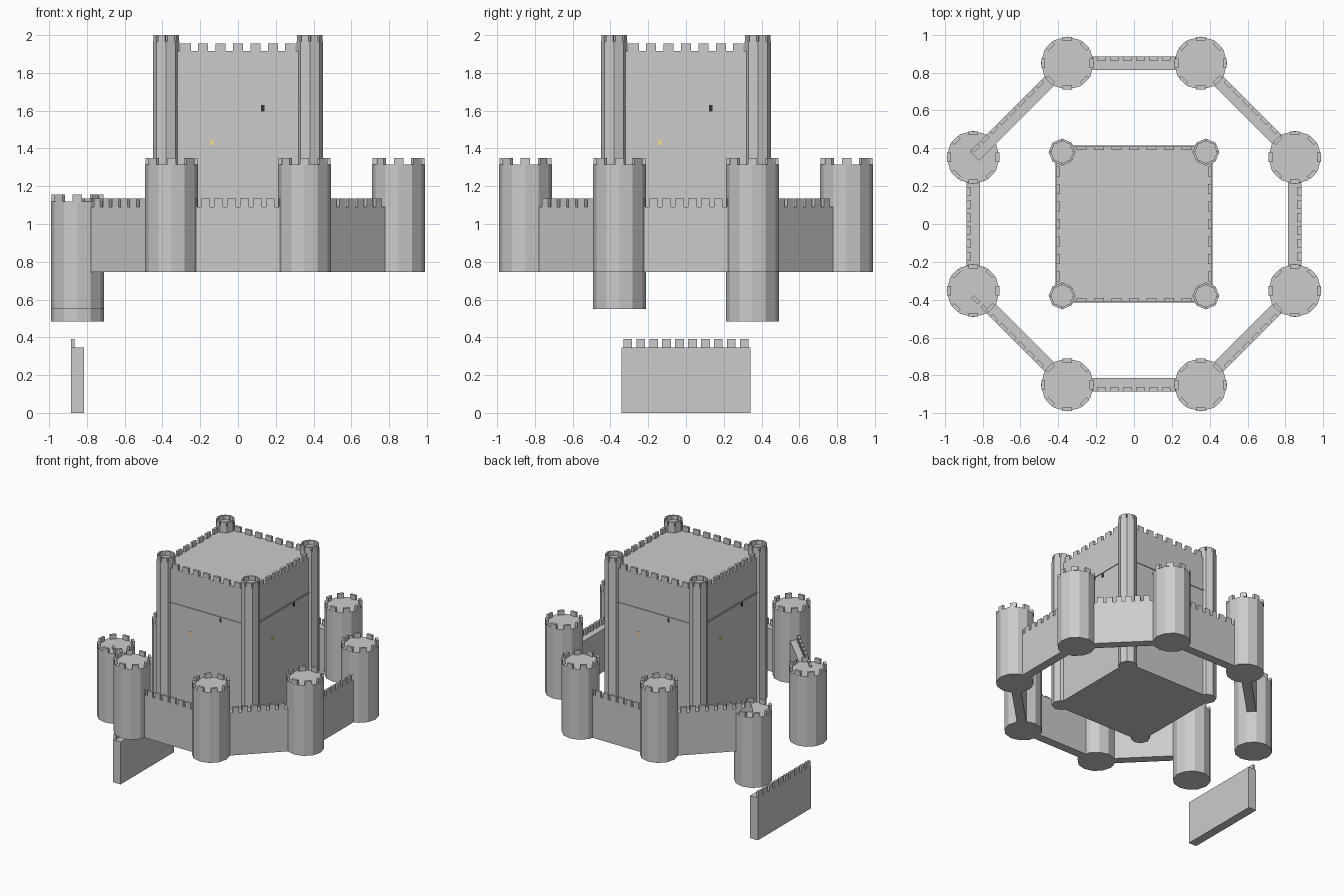
import bpy, bmesh, math
from mathutils import Matrix, Vector

if "Cube" in bpy.data.objects:
    bpy.data.objects.remove(bpy.data.objects["Cube"])

BASE = 0.745


def add_box(bm, size, loc, rot=0.0, pivot=None):
    # box placed at loc, then turned about the z axis through the origin
    m = Matrix.Rotation(rot, 4, 'Z') @ Matrix.Translation(loc) @ Matrix.Diagonal((*size, 1))
    bmesh.ops.create_cube(bm, size=1, matrix=m)


def add_prism(bm, sides, r, z0, z1):
    # vertices on the axes
    res = bmesh.ops.create_cone(bm, cap_ends=True, segments=sides, radius1=r, radius2=r,
                                depth=z1 - z0, matrix=Matrix.Translation((0, 0, (z0 + z1) / 2)))
    return res


def finish(bm, name, loc=(0, 0, 0), rot=0.0, mat=None):
    me = bpy.data.meshes.new(name)
    bm.to_mesh(me)
    bm.free()
    ob = bpy.data.objects.new(name, me)
    ob.location = loc
    ob.rotation_euler.z = rot
    if mat:
        me.materials.append(mat)
    bpy.context.collection.objects.link(ob)
    return ob


def material(name, color):
    m = bpy.data.materials.new(name)
    m.diffuse_color = color
    m.use_nodes = True
    m.node_tree.nodes["Principled BSDF"].inputs["Base Color"].default_value = m.diffuse_color
    return m


def round_tower(name, loc, sides, r, height, merlon, offset):
    # prism shaft with eight merlons around the rim; merlon = (thickness, width, height)
    bm = bmesh.new()
    add_prism(bm, sides, r, 0, height)
    t, w, h = merlon
    for i in range(8):
        rim = r * 0.985 if offset == 0 else r * math.cos(math.pi / sides)
        add_box(bm, merlon, (rim - t / 2, 0, height + h / 2), i * math.pi / 4 + offset)
    return finish(bm, name, loc)


def curtain_wall(name, angle, z):
    # straight wall with ten merlons on the outer edge
    bm = bmesh.new()
    add_box(bm, (0.07, 0.685, 0.345), (0.85, 0, 0.1725))
    for i in range(10):
        add_box(bm, (0.02, 0.046, 0.045), (0.875, (i - 4.5) * 0.0685, 0.3675))
    return finish(bm, name, (0, 0, z), angle)


# outer ring: the two left towers sag and the left wall has dropped to the bottom
drop = {3: 0.26, 4: 0.195}
for i in range(8):
    a = math.radians(22.5 + 45 * i)
    z = BASE - drop.get(i, 0)
    round_tower(f"ring_tower_{i + 1}", (0.92 * math.cos(a), 0.92 * math.sin(a), z),
                12, 0.14, 0.57, (0.02, 0.05, 0.035), 0)
    if i == 4:
        curtain_wall("fallen_wall", math.pi, 0)
    else:
        curtain_wall(f"curtain_wall_{i + 1}", math.radians(45 * i), BASE)

# keep body with battlements and a thin string course
K, TOP = 0.41, 1.915
bm = bmesh.new()
add_box(bm, (2 * K, 2 * K, TOP - BASE), (0, 0, (TOP + BASE) / 2))
for side in range(4):
    for i in range(9):
        add_box(bm, (0.053, 0.02, 0.04), ((i - 4) * 0.0922, -K + 0.01, TOP + 0.02), side * math.pi / 2)
finish(bm, "keep")
bm = bmesh.new()
add_box(bm, (2 * K + 0.012, 2 * K + 0.012, 0.01), (0, 0, 1.635))
finish(bm, "string_course")

# corner turrets
for sx in (-1, 1):
    for sy in (-1, 1):
        round_tower(f"corner_turret_{sx}_{sy}", (sx * 0.38, sy * 0.38, BASE), 8, 0.071,
                    1.965 - BASE, (0.012, 0.042, 0.035), math.pi / 8)

# one dark and one lit window on each side of the keep
dark = material("dark_window", (0.04, 0.035, 0.03, 1))
lit = material("lit_window", (0.9, 0.7, 0.3, 1))
for name, x, z, h, mat in (("dark_window", 0.132, 1.613, 0.036, dark),
                           ("lit_window", -0.138, 1.432, 0.03, lit)):
    for side in range(4):
        bm = bmesh.new()
        add_box(bm, (0.018, 0.01, h), (x, -K, z), side * math.pi / 2)
        finish(bm, f"{name}_{side + 1}", mat=mat)
